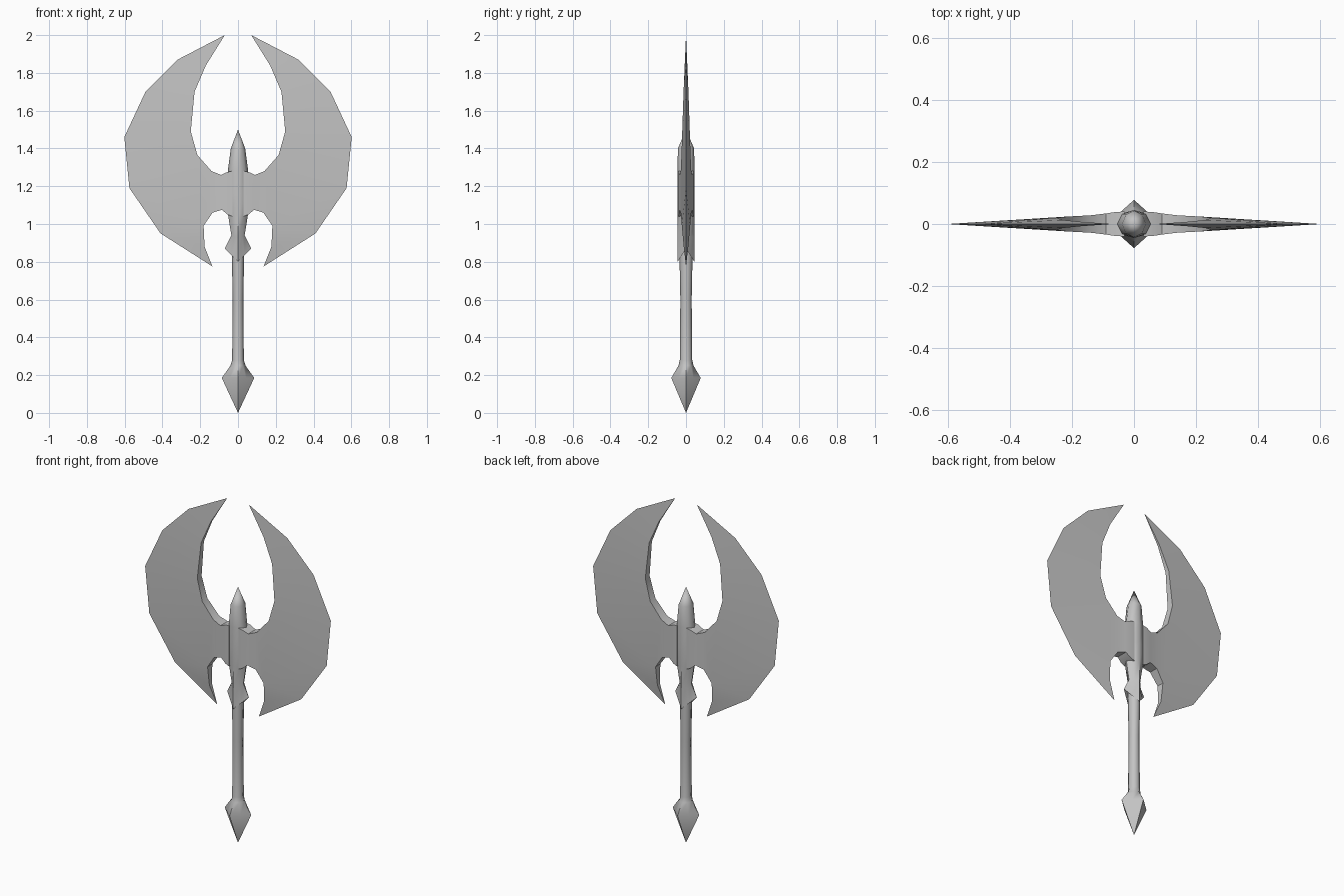
import bpy
import bmesh
import math

cube = bpy.data.objects.get("Cube")
if cube:
    bpy.data.objects.remove(cube, do_unlink=True)

steel = bpy.data.materials.new("grey steel")
steel.use_nodes = True
GREY = (0.55, 0.55, 0.55, 1)
steel.diffuse_color = GREY
steel.node_tree.nodes["Principled BSDF"].inputs["Base Color"].default_value = GREY


def finish(bm, name, angle):
    """Turn a bmesh into a shaded object."""
    bmesh.ops.remove_doubles(bm, verts=bm.verts, dist=0.0005)
    bmesh.ops.recalc_face_normals(bm, faces=bm.faces)
    mesh = bpy.data.meshes.new(name)
    bm.to_mesh(mesh)
    bm.free()
    mesh.materials.append(steel)
    obj = bpy.data.objects.new(name, mesh)
    bpy.context.collection.objects.link(obj)
    bpy.ops.object.select_all(action='DESELECT')
    obj.select_set(True)
    bpy.context.view_layer.objects.active = obj
    bpy.ops.object.shade_smooth_by_angle(angle=math.radians(angle))
    return obj


def loft(name, rings, angle):
    """Eight-sided loft; ring = z, half width, half depth, diagonal factor, front drop."""
    bm = bmesh.new()
    loops = []
    for z, rx, ry, diagonal, drop in rings:
        loop = []
        for i in range(8):
            a = i * math.pi / 4
            c, s = round(math.cos(a), 3), round(math.sin(a), 3)
            k = 1
            if i % 2:
                k = diagonal / abs(c)
            loop.append(bm.verts.new((rx * c * k, ry * s * k, z - drop * abs(s * k))))
        loops.append(loop)
    for a, b in zip(loops, loops[1:]):
        for i in range(8):
            j = (i + 1) % 8
            bm.faces.new((a[i], a[j], b[j], b[i]))
    return finish(bm, name, angle)


# Handle with a diamond pommel
loft("handle", [
    (0.0, 0, 0, 0.5, 0),
    (0.185, 0.086, 0.078, 0.5, 0),
    (0.25, 0.04, 0.04, 0.62, 0),
    (0.28, 0.031, 0.033, 0.7, 0),
    (0.60, 0.028, 0.03, 0.7, 0),
    (0.90, 0.034, 0.036, 0.7, 0),
], 65)

# Socket holding the blades, with a pointed collar below and a spike above
loft("socket", [
    (0.90, 0.02, 0.02, 0.7, 0),
    (0.87, 0.07, 0.044, 0.5, 0.07),
    (0.94, 0.035, 0.044, 0.6, 0.01),
    (1.05, 0.053, 0.045, 0.7, 0),
    (1.16, 0.059, 0.045, 0.72, 0),
    (1.28, 0.054, 0.045, 0.7, 0),
    (1.40, 0.038, 0.043, 0.7, 0),
    (1.50, 0, 0, 0.7, 0),
], 50)

# Blade outline points: x, z, half thickness
POINTS = {
    "r0": (0.03, 1.28, 0.04), "s0": (0.03, 1.04, 0.04),
    "u0": (0.057, 1.275, 0.039), "u1": (0.09, 1.26, 0.034), "u2": (0.14, 1.28, 0.028),
    "u3": (0.215, 1.365, 0.024), "u4": (0.25, 1.49, 0.02), "u5": (0.23, 1.70, 0.013),
    "u6": (0.17, 1.84, 0.007), "top": (0.07, 2.0, 0),
    "l0": (0.055, 1.05, 0.039), "l1": (0.085, 1.075, 0.034), "l2": (0.135, 1.06, 0.028),
    "l3": (0.182, 0.99, 0.022), "l4": (0.177, 0.88, 0.012), "low": (0.135, 0.775, 0),
    "o1": (0.32, 1.87, 0), "o2": (0.49, 1.70, 0), "o3": (0.602, 1.46, 0),
    "o4": (0.575, 1.19, 0), "o5": (0.41, 0.95, 0),
}
PANELS = [
    "r0 u0 l0 s0", "u0 u1 l1 l0", "u1 u2 l2 l1", "u2 u3 l3 l2", "u3 u4 o3 o4",
    "u4 u5 o2 o3", "u5 u6 o1 o2", "u6 top o1", "u3 o4 l3", "l3 o4 o5",
    "l3 o5 l4", "l4 o5 low",
]
RIMS = ["r0 u0 u1 u2 u3 u4 u5 u6 top", "s0 l0 l1 l2 l3 l4 low"]


def blade(name, side):
    bm = bmesh.new()
    front, back = {}, {}
    for key, (x, z, t) in POINTS.items():
        front[key] = bm.verts.new((side * x, -t, z))
        back[key] = bm.verts.new((side * x, t, z)) if t else front[key]
    for panel in PANELS:
        keys = panel.split()
        for layer in (front, back):
            bm.faces.new([layer[k] for k in keys])
    # Inner rims join the two sides
    for rim in RIMS:
        keys = rim.split()
        for a, b in zip(keys, keys[1:]):
            corners = [front[a], front[b]]
            corners += [back[b], back[a]] if back[b] is not front[b] else [back[a]]
            bm.faces.new(corners)
    bm.faces.new((front["r0"], front["s0"], back["s0"], back["r0"]))
    return finish(bm, name, 30)


blade("left_blade", 1)
blade("right_blade", -1)
